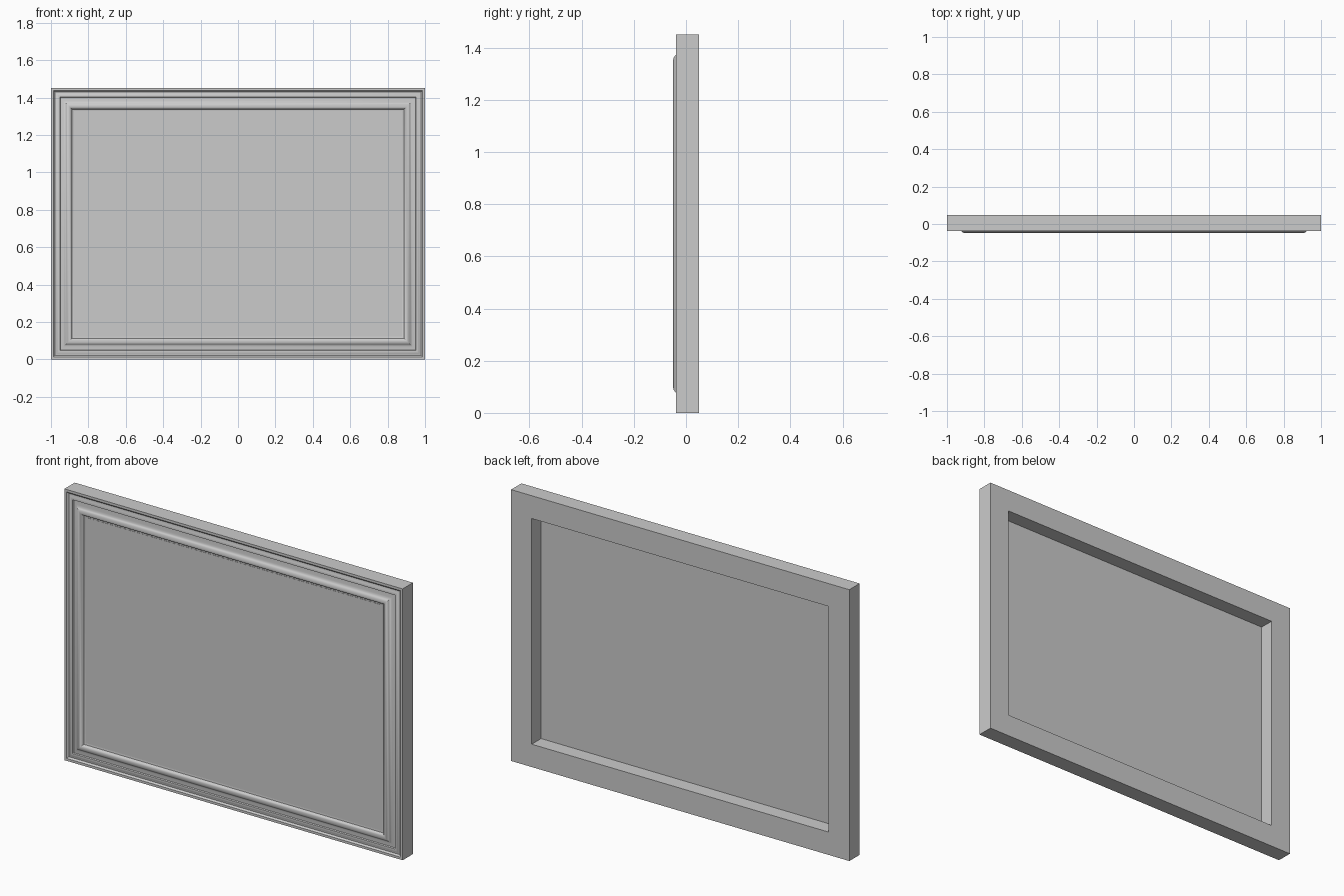
import bpy, bmesh, math

if "Cube" in bpy.data.objects:
    bpy.data.objects.remove(bpy.data.objects["Cube"])

W, H = 1.0, 1.45        # half width, full height
Y_BACK = 0.049

# Moulding cross-section: (inset from outer edge, y)
profile = [
    (0.0, Y_BACK), (0.0, -0.038), (0.013, -0.038),            # outer lip
    (0.017, -0.034), (0.021, -0.030), (0.026, -0.031),        # groove
    (0.032, -0.035), (0.040, -0.037), (0.047, -0.036),        # small bead
    (0.050, -0.030), (0.068, -0.032), (0.075, -0.036),        # cove
    (0.081, -0.042), (0.088, -0.047), (0.096, -0.049),        # main raised bead
    (0.103, -0.047), (0.109, -0.042), (0.113, -0.034),
    (0.122, -0.032), (0.122, Y_BACK),                         # inner wall
]


def add_object(name, bm):
    bmesh.ops.recalc_face_normals(bm, faces=bm.faces)
    mesh = bpy.data.meshes.new(name)
    bm.to_mesh(mesh)
    bm.free()
    ob = bpy.data.objects.new(name, mesh)
    bpy.context.collection.objects.link(ob)
    return ob


def rectangle(bm, inset, y):
    x = W - inset
    return [bm.verts.new(c) for c in
            ((-x, y, inset), (x, y, inset), (x, y, H - inset), (-x, y, H - inset))]


# Mitred frame: sweep the profile around the rectangle
bm = bmesh.new()
rings = [rectangle(bm, d, y) for d, y in profile]
for a, b in zip(rings, rings[1:] + rings[:1]):
    for i in range(4):
        j = (i + 1) % 4
        bm.faces.new((a[i], a[j], b[j], b[i]))
frame = add_object("picture_frame", bm)
bpy.context.view_layer.objects.active = frame
frame.select_set(True)
bpy.ops.object.shade_smooth_by_angle(angle=math.radians(42))

# Thin flat panel held just behind the front moulding
bm = bmesh.new()
front = rectangle(bm, 0.122, -0.033)
back = rectangle(bm, 0.122, -0.030)
bm.faces.new(front)
bm.faces.new(back[::-1])
for i in range(4):
    j = (i + 1) % 4
    bm.faces.new((front[i], back[i], back[j], front[j]))
add_object("picture_panel", bm)
